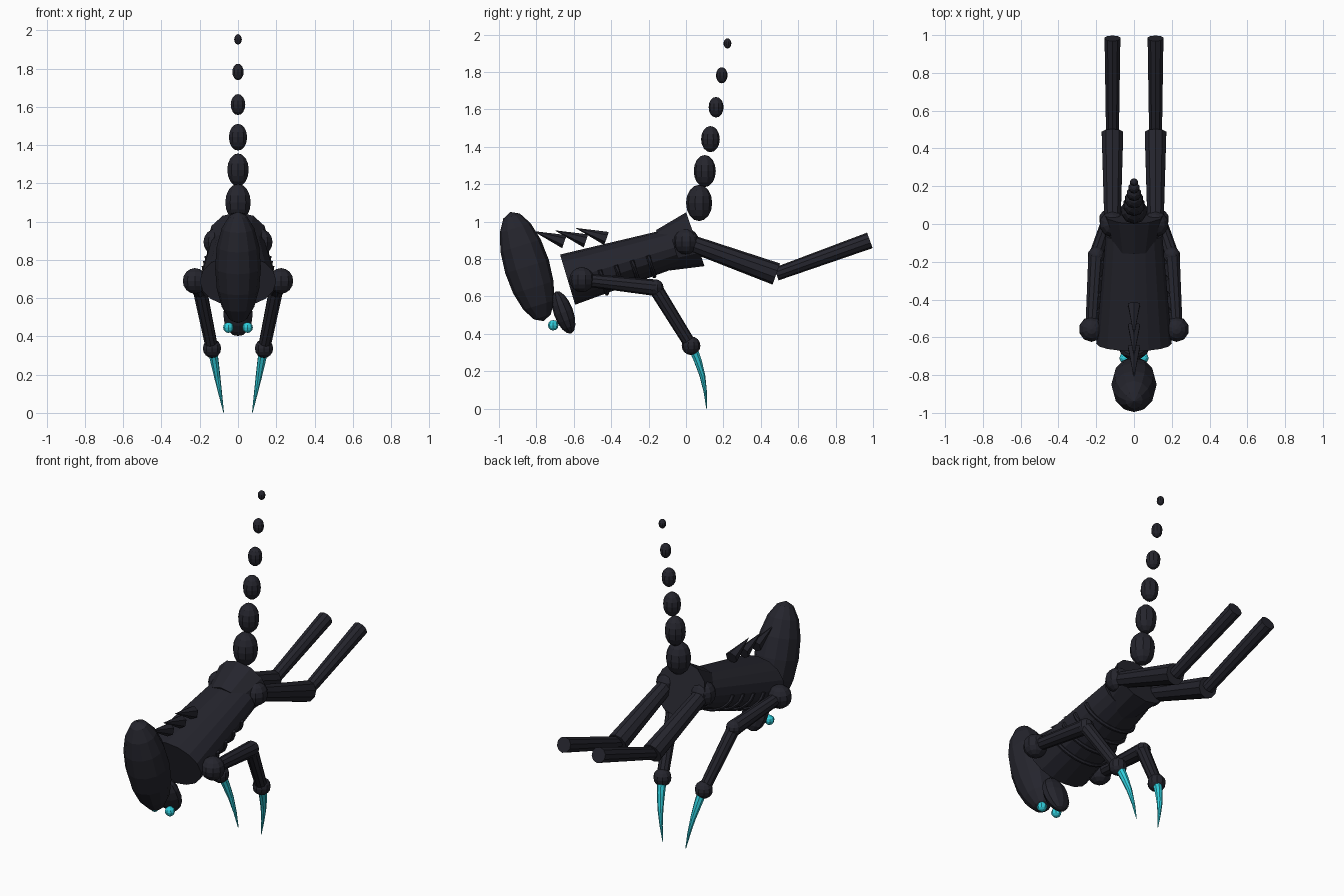
import bpy, bmesh, math
from mathutils import Vector, Matrix

cube = bpy.data.objects.get("Cube")
if cube:
    bpy.data.objects.remove(cube, do_unlink=True)


def material(name, rgb):
    m = bpy.data.materials.new(name)
    m.use_nodes = True
    m.diffuse_color = (*rgb, 1)
    bsdf = next(n for n in m.node_tree.nodes if n.type == 'BSDF_PRINCIPLED')
    bsdf.inputs["Base Color"].default_value = (*rgb, 1)
    bsdf.inputs["Roughness"].default_value = 0.6
    return m


DARK = material("dark_shell", (0.018, 0.018, 0.026))
CYAN = material("cyan_glow", (0.03, 0.62, 0.72))


def finish(name, bm, mat):
    bmesh.ops.recalc_face_normals(bm, faces=bm.faces)
    me = bpy.data.meshes.new(name)
    bm.to_mesh(me)
    bm.free()
    me.materials.append(mat)
    ob = bpy.data.objects.new(name, me)
    bpy.context.scene.collection.objects.link(ob)
    return ob


def frame(direction):
    """Rotation with local z along direction and local x kept sideways."""
    z = Vector(direction).normalized()
    x = (Vector((1, 0, 0)) - z * z.x).normalized()
    return Matrix((x, z.cross(x), z)).transposed()


def ball(name, centre, size, tilt=0, mat=DARK, segs=10, rings=8):
    bm = bmesh.new()
    bmesh.ops.create_uvsphere(bm, u_segments=segs, v_segments=rings, radius=1)
    bm.transform(Matrix.LocRotScale(Vector(centre), Matrix.Rotation(tilt, 3, 'X'), Vector(size)))
    return finish(name, bm, mat)


def limb(name, a, b, r1, r2, flat=1, sides=10, mat=DARK):
    a, b = Vector(a), Vector(b)
    bm = bmesh.new()
    bmesh.ops.create_cone(bm, cap_ends=True, segments=sides, radius1=r1, radius2=r2,
                          depth=(b - a).length)
    bm.transform(Matrix.LocRotScale((a + b) / 2, frame(b - a), Vector((1, flat, 1))))
    return finish(name, bm, mat)


def tube(name, points, radii, mat, sides=8, closed_tip=False):
    """Sweep a round section along a short path."""
    pts = [Vector(p) for p in points]
    bm = bmesh.new()
    loops = []
    for i, p in enumerate(pts):
        d = (pts[min(i + 1, len(pts) - 1)] - pts[max(i - 1, 0)]).normalized()
        rot = d.to_track_quat('Z', 'Y')
        loops.append([bm.verts.new(p + rot @ Vector((math.cos(t), math.sin(t), 0)) * radii[i])
                      for t in (math.tau * k / sides for k in range(sides))])
    for l0, l1 in zip(loops, loops[1:]):
        for k in range(sides):
            n = (k + 1) % sides
            bm.faces.new((l0[k], l0[n], l1[n], l1[k]))
    bm.faces.new(loops[0])
    bm.faces.new(loops[-1])
    return finish(name, bm, mat)


# Head and jaw
ball("head", (0, -0.85, 0.76), (0.12, 0.122, 0.305), math.radians(17), segs=12)
ball("jaw", (0, -0.655, 0.515), (0.08, 0.052, 0.12), math.radians(20))

# Torso and pelvis
chest, waist = Vector((0, -0.633, 0.69)), Vector((0, -0.06, 0.862))
limb("torso", chest, waist, 0.2, 0.15, flat=0.7, sides=16)
limb("pelvis", (0, -0.123, 0.847), (0, 0.05, 0.906), 0.12, 0.16, flat=0.95, sides=12)

# Ribs wrapped under the belly
turn = frame(waist - chest)
for i in range(4):
    f = 0.3 + 0.15 * i
    r = 0.2 - 0.05 * f + 0.002
    mid = chest.lerp(waist, f)
    arc = []
    for k in range(13):
        t = math.pi * k / 12
        p = turn @ Vector((r * math.cos(t), 0.7 * r * math.sin(t), 0))
        low = turn @ Vector((r * math.cos(t), -0.7 * r * math.sin(t), 0))
        arc.append(mid + (p if p.z < low.z else low))
    tube(f"rib_{i + 1}", arc, [0.012] * len(arc), DARK, sides=6)

# Back spikes leaning forward
for i, (y, z) in enumerate([(-0.65, 0.893), (-0.535, 0.897), (-0.425, 0.91)]):
    limb(f"back_spike_{i + 1}", (0, y, z), (0, y - 0.168, z + 0.057), 0.037, 0, sides=6)

# Floating tail beads
beads = [(0.097, 0.07), (0.086, 0.059), (0.07, 0.05), (0.055, 0.04), (0.043, 0.031), (0.027, 0.021)]
for i, (h, w) in enumerate(beads):
    ball(f"tail_bead_{i + 1}", (0, 0.07 + 0.0303 * i, 1.1 + 0.1706 * i), (w, w, h))

# Paired parts
for side, s in (("left", 1), ("right", -1)):
    ball(f"{side}_eye", (0.05 * s, -0.71, 0.446), (0.028,) * 3, mat=CYAN, segs=8, rings=6)

    # Hind leg
    hip, knee, foot = [(0.114 * s, y, z) for y, z in ((0, 0.893), (0.483, 0.72), (0.983, 0.9))]
    ball(f"{side}_hip", hip, (0.07,) * 3)
    limb(f"{side}_thigh", hip, knee, 0.045, 0.06)
    limb(f"{side}_shin", knee, foot, 0.036, 0.044)

    # Front arm
    shoulder = (0.225 * s, -0.557, 0.69)
    elbow = (0.2 * s, -0.165, 0.647)
    wrist = (0.136 * s, 0.027, 0.337)
    ball(f"{side}_shoulder", shoulder, (0.067,) * 3)
    limb(f"{side}_upper_arm", shoulder, elbow, 0.034, 0.044)
    ball(f"{side}_elbow", elbow, (0.045,) * 3)
    limb(f"{side}_forearm", elbow, wrist, 0.038, 0.033)
    ball(f"{side}_wrist", wrist, (0.05,) * 3)

    # Curved claw
    path = [(0.133, 0.035, 0.33), (0.121, 0.062, 0.26), (0.107, 0.087, 0.18),
            (0.091, 0.103, 0.09), (0.075, 0.11, 0.002)]
    tube(f"{side}_claw", [(x * s, y, z) for x, y, z in path],
         [0.026, 0.022, 0.016, 0.009, 0.002], CYAN)
